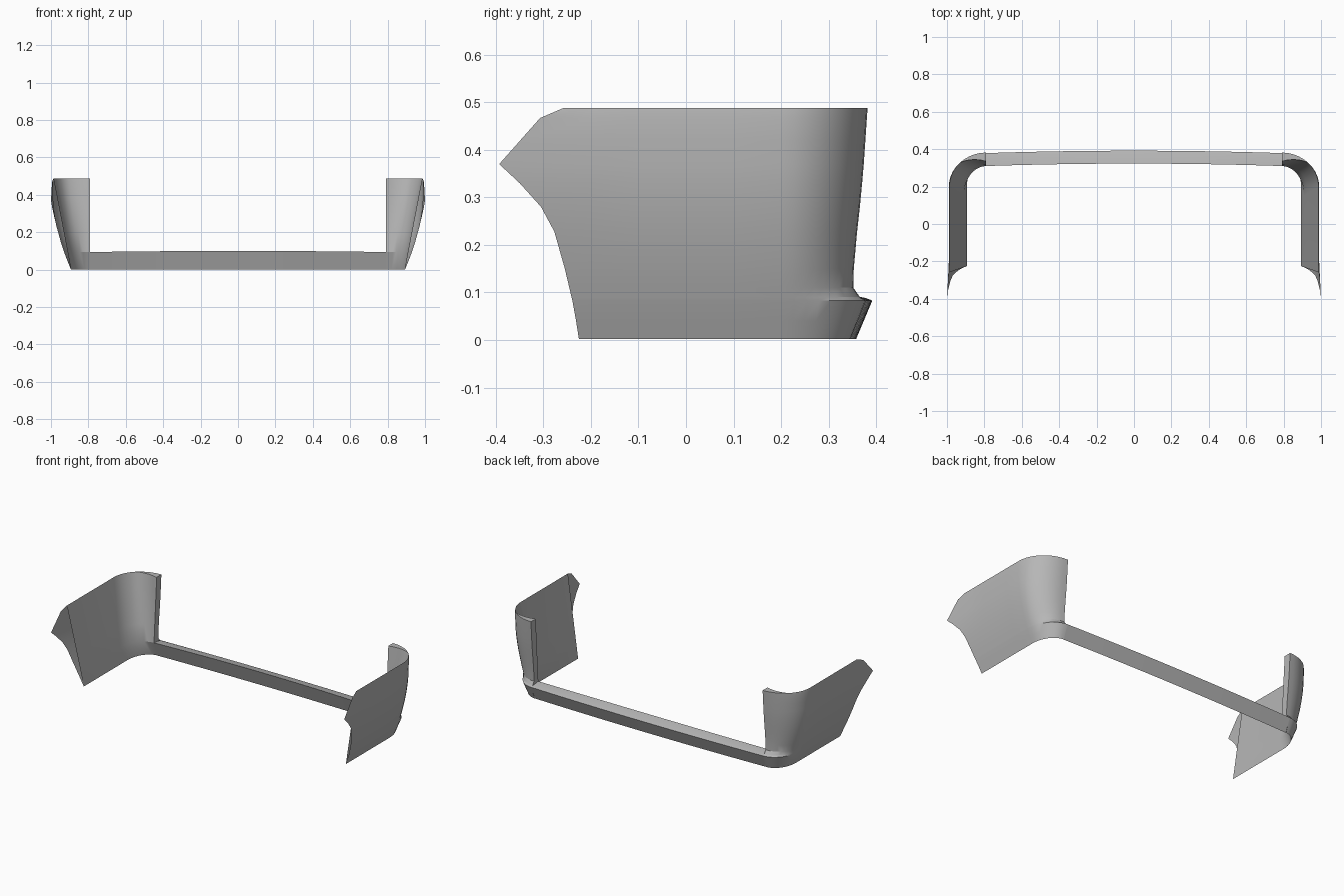
import bpy, math

if "Cube" in bpy.data.objects:
    bpy.data.objects.remove(bpy.data.objects["Cube"])

GREY = bpy.data.materials.new("dark_grey")
GREY.diffuse_color = (.47, .47, .47, 1)
GREY.use_nodes = True
GREY.node_tree.nodes["Principled BSDF"].inputs["Base Color"].default_value = GREY.diffuse_color


def interp(table, z):
    """Piecewise-linear lookup in a list of (z, value)."""
    for (z0, a), (z1, b) in zip(table, table[1:]):
        if z <= z1:
            return a + (b - a) * (z - z0) / (z1 - z0)
    return table[-1][1]


def sheet(name, rows, mirror=True, flip=False):
    """Open sheet skinned over equally long rows of points."""
    n = len(rows[0])
    verts = [p for r in rows for p in r]
    faces = [(i * n + j, i * n + j + 1, (i + 1) * n + j + 1, (i + 1) * n + j)
             for i in range(len(rows) - 1) for j in range(n - 1)]
    if flip:
        faces = [f[::-1] for f in faces]
    me = bpy.data.meshes.new(name)
    me.from_pydata(verts, [], faces)
    me.validate()
    me.materials.append(GREY)
    ob = bpy.data.objects.new(name, me)
    bpy.context.collection.objects.link(ob)
    bpy.ops.object.select_all(action='DESELECT')
    ob.select_set(True)
    bpy.context.view_layer.objects.active = ob
    bpy.ops.object.shade_smooth_by_angle(angle=math.radians(25))
    if mirror:
        m = ob.modifiers.new("mirror", 'MIRROR')
        m.use_axis[0] = True
        m.use_mirror_merge = False
    return ob


# Profiles by height: side x, rear y, front edge y
SIDE = [(0, .893), (.083, .926), (.15, .948), (.228, .968), (.28, .978),
        (.33, .985), (.37, .988), (.467, .99), (.488, .987)]
REAR = [(0, .345), (.083, .379), (.09, .366), (.11, .352), (.15, .353),
        (.228, .360), (.30, .368), (.37, .374), (.488, .382)]
FRONT = [(0, -.225), (.07, -.236), (.15, -.255), (.228, -.277), (.28, -.305),
         (.33, -.35), (.37, -.393), (.467, -.307), (.488, -.258)]
ZS = [.002, .04, .083, .09, .11, .15, .19, .228, .28, .33, .37, .42, .467, .488]
XE = .79          # inner end of the corner panels
Y0 = .2           # where the corner starts to turn
STEPS = 10
TOP = ZS[-1]


def arc(x, y, z, k, y0=Y0):
    """Point k of an elliptic corner from the side (x, y0) to the rear (XE, y)."""
    t = math.pi / 2 * k / STEPS
    return (XE + (x - XE) * math.cos(t), y0 + (y - y0) * math.sin(t), z)


def corner(z, k):
    return arc(interp(SIDE, z), interp(REAR, z), z, k)


# Outer side panel wrapping round the rear corner, with the lower lip in it
rows = []
for z in ZS:
    x, yf = interp(SIDE, z), interp(FRONT, z)
    tip = .012 * max(0, (-yf - .26) / .133)
    row = [(x + tip, yf, z)]
    row += [(x, -.2 + .4 * i / 4, z) for i in range(4)]
    row += [corner(z, k) for k in range(STEPS + 1)]
    rows.append(row)
sheet("corner_panel", rows)


# Inner skin: straight from the beam height to the top edge
def chord(z):
    return .893 + .093 * z / TOP


def inner_row(kind):
    if kind == "bottom":
        return [corner(.002, k) for k in range(STEPS + 1)]
    if kind == "beam":
        return [arc(chord(.094), .31, .094, k, .15) for k in range(STEPS + 1)]
    pts = []
    for k in range(STEPS + 1):
        x, y, z = corner(TOP, k)
        pts.append((x, y - .046 * max(0, 2 * k / STEPS - 1), z))
    return pts


beam, top = inner_row("beam"), inner_row("top")
inner = [inner_row("bottom")]
for f in (0, .25, .5, .75, 1):
    inner.append([tuple(a + (b - a) * f for a, b in zip(p, q))
                  for p, q in zip(beam, top)])
inner = [[(chord(r[0][2]), -.225 - .033 * r[0][2] / TOP, r[0][2])] + r
         for r in inner]
sheet("inner_skin", inner, flip=True)

# Upright return flange joining the two skins at the inner end
sheet("upright_flange",
      [[(XE, interp(REAR, z), z),
        (XE, .31 + .026 * (z - .094) / (TOP - .094), z)]
       for z in ZS if z >= .09], flip=False)

# Tapering top cap between the skins at the corner
sheet("top_cap", [[corner(TOP, k), (q[0], q[1] - .001, q[2])]
                  for k, q in enumerate(top) if k >= STEPS // 2], flip=True)

# Gently bowed cross bar: slanted outer face, inward top ledge, front face
BAR = [(.345, .002, 0), (.379, .083, 0), (.366, .088, 0), (.310, .094, .006)]
BAR.append(BAR[0])
bar = []
for y, z, rise in BAR:
    line = []
    for i in range(17):
        x = XE * (1 - i / 8)
        bow = 1 - (x / XE) ** 2
        line.append((x, y + .013 * bow, z + rise * bow))
    bar.append(line)
sheet("cross_bar", bar, mirror=False)
